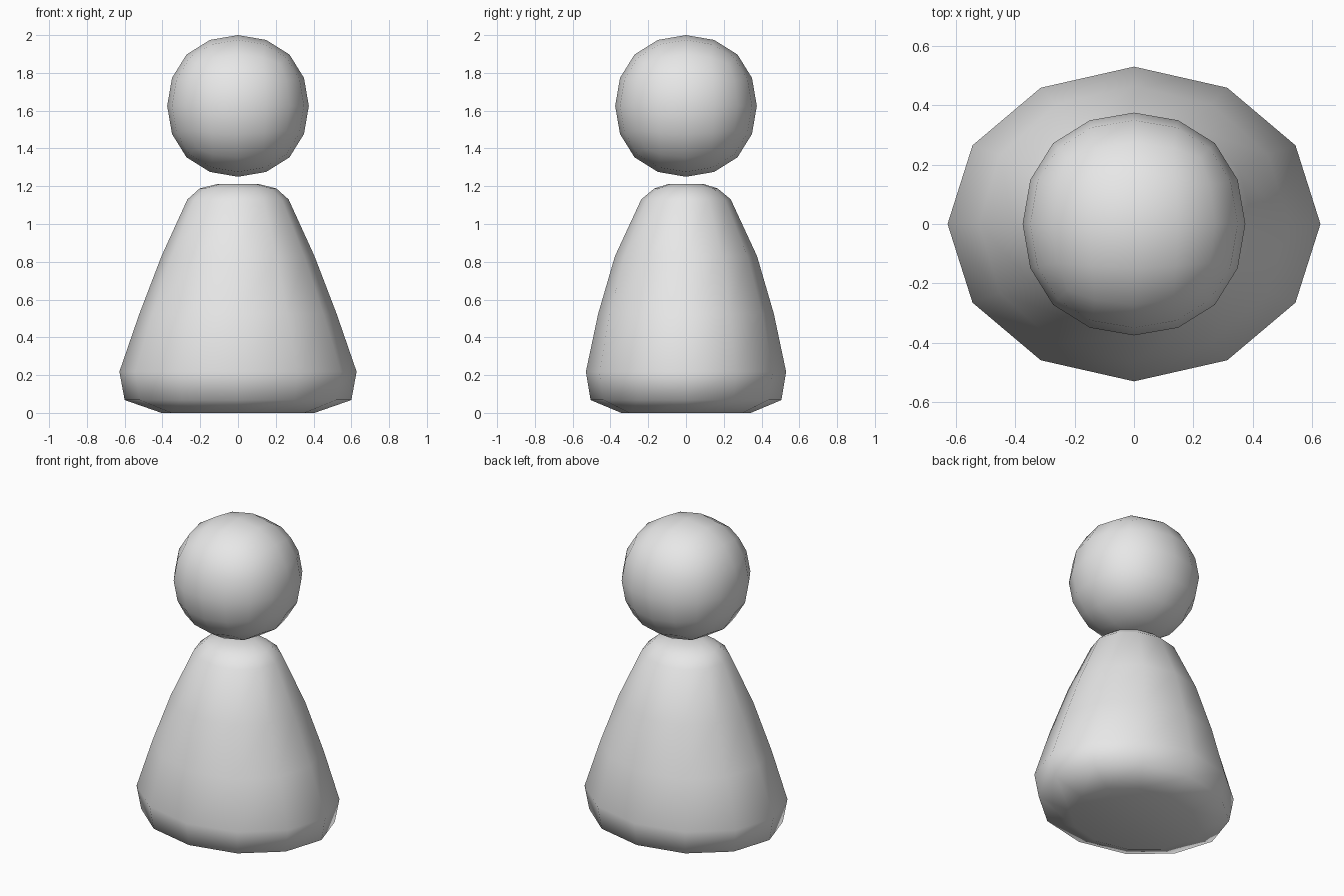
import bpy, bmesh, math

if "Cube" in bpy.data.objects:
    bpy.data.objects.remove(bpy.data.objects["Cube"])

grey = bpy.data.materials.new("plain_grey")
grey.diffuse_color = (0.8, 0.8, 0.8, 1)
grey.use_nodes = True
grey.node_tree.nodes["Principled BSDF"].inputs["Base Color"].default_value = grey.diffuse_color


def finish(name, bm):
    bmesh.ops.recalc_face_normals(bm, faces=bm.faces[:])
    for f in bm.faces:
        f.smooth = True
    mesh = bpy.data.meshes.new(name)
    bm.to_mesh(mesh)
    bm.free()
    mesh.materials.append(grey)
    ob = bpy.data.objects.new(name, mesh)
    bpy.context.collection.objects.link(ob)
    return ob


# Body: twelve-sided oval rings, each (half width x, half depth y, height z)
SIDES = 12
rings = [(0.405, 0.343, 0.0), (0.60, 0.505, 0.068), (0.628, 0.53, 0.218),
         (0.522, 0.465, 0.525), (0.405, 0.376, 0.83), (0.268, 0.237, 1.13),
         (0.203, 0.168, 1.188), (0.103, 0.09, 1.213)]
bm = bmesh.new()
loops = []
for rx, ry, z in rings:
    loops.append([bm.verts.new((rx * math.cos(i * math.tau / SIDES),
                                ry * math.sin(i * math.tau / SIDES), z))
                  for i in range(SIDES)])
for low, high in zip(loops, loops[1:]):
    for i in range(SIDES):
        j = (i + 1) % SIDES
        bm.faces.new((low[i], low[j], high[j], high[i]))
# Fan caps at the base and the neck
for loop in (loops[0], loops[-1]):
    pole = bm.verts.new((0, 0, loop[0].co.z))
    for i in range(SIDES):
        bm.faces.new((loop[i], loop[(i + 1) % SIDES], pole))
finish("body", bm)

# Head: a cube rounded into a ball by subdivision
bm = bmesh.new()
bmesh.ops.create_cube(bm, size=0.8934)
head = finish("head", bm)
head.location = (0, 0, 1.625)
sub = head.modifiers.new("round", 'SUBSURF')
sub.levels = sub.render_levels = 2
